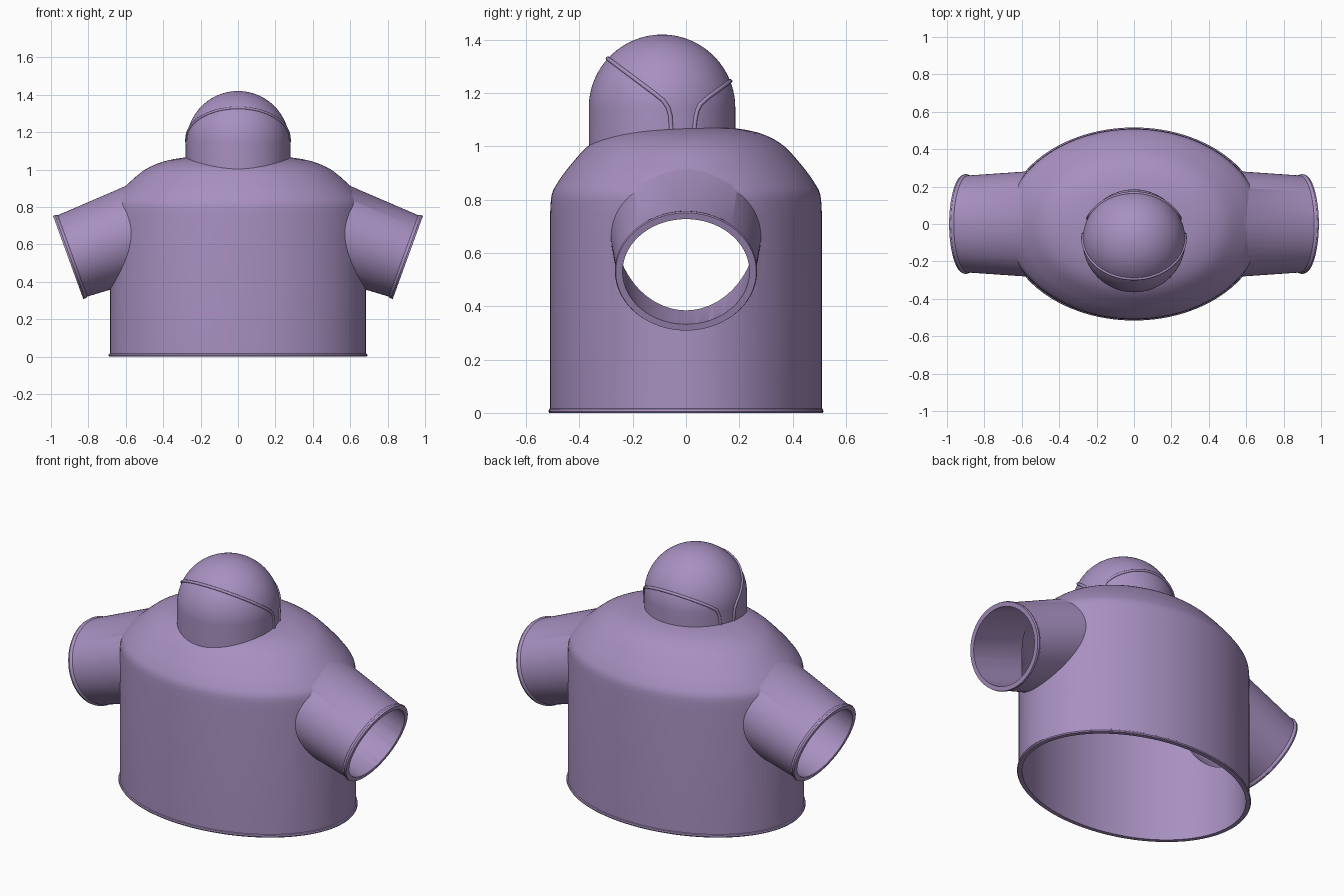
import bpy, bmesh, math
from mathutils import Matrix, Vector

if "Cube" in bpy.data.objects:
    bpy.data.objects.remove(bpy.data.objects["Cube"])

SEG = 112
T = 0.02                                   # wall thickness
mat = bpy.data.materials.new("purple_cloth")
mat.diffuse_color = (0.39, 0.28, 0.53, 1)
mat.use_nodes = True
mat.node_tree.nodes["Principled BSDF"].inputs["Base Color"].default_value = mat.diffuse_color


def smooth_path(pts, n=4):
    """Catmull-Rom interpolation of a short profile."""
    p = [Vector(q) for q in pts]
    p = [2 * p[0] - p[1]] + p + [2 * p[-1] - p[-2]]
    out = []
    for i in range(1, len(p) - 2):
        a, b, c, d = p[i - 1:i + 3]
        for k in range(n):
            t = k / n
            out.append(0.5 * (2 * b + (c - a) * t + (2 * a - 5 * b + 4 * c - d) * t * t
                              + (3 * b - a - 3 * c + d) * t ** 3))
    return out + [p[-2]]


def lathe(name, profile, rx, ry, matrix=Matrix()):
    """Closed solid: elliptical rings (scale offset s, height z) with capped ends."""
    bm = bmesh.new()
    rings = []
    for s, z in profile:
        rings.append([bm.verts.new(matrix @ Vector((rx * s * math.cos(2 * math.pi * i / SEG),
                                                    ry * s * math.sin(2 * math.pi * i / SEG), z)))
                      for i in range(SEG)])
    for a, b in zip(rings, rings[1:]):
        for i in range(SEG):
            j = (i + 1) % SEG
            bm.faces.new((a[i], a[j], b[j], b[i]))
    bm.faces.new(rings[0])
    bm.faces.new(rings[-1])
    bmesh.ops.recalc_face_normals(bm, faces=bm.faces)
    me = bpy.data.meshes.new(name)
    bm.to_mesh(me)
    bm.free()
    ob = bpy.data.objects.new(name, me)
    bpy.context.collection.objects.link(ob)
    return ob


def boolean(ob, other, op):
    m = ob.modifiers.new(op, 'BOOLEAN')
    m.operation, m.solver, m.object = op, 'EXACT', other
    bpy.context.view_layer.objects.active = ob
    bpy.ops.object.modifier_apply(modifier=m.name)
    bpy.data.objects.remove(other)


# Torso: straight elliptical wall with a rounded shoulder dome
dome = smooth_path([(1, .75), (.988, .82), (.94, .868), (.863, .922), (.725, 1.0),
                    (.58, 1.043), (.42, 1.064), (.22, 1.074), (.01, 1.077)])


def torso(inner):
    if inner:
        prof = [(1, -.1)] + [(s, z - T * max(0, min(1, (z - .75) / .2))) for s, z in dome]
        return lathe("torso_inside", prof, .685 - T, .51 - T)
    hem = [(1.006, 0), (1.012, .006), (1.008, .014), (1, .017)]
    return lathe("hooded_top", hem + list(dome), .685, .51)


# Sleeve: tapered elliptical tube sloping 20 degrees downward
def sleeve(side, inner):
    ax = Vector((.94 * side, 0, -.342)).normalized()
    up = Vector((.342 * side, 0, .94)).normalized()
    mtx = Matrix.Translation((.908 * side, 0, .53)) @ Matrix((up, ax.cross(up), ax)).transposed().to_4x4()
    if inner:
        prof = [(1.15, -.6), (1, 0), (.98, .08)]
        return lathe("sleeve_inside", prof, .23 - T, .258 - T, mtx)
    prof = [(1.15, -.6), (1.006, -.025), (1.022, -.02), (1.035, -.01), (1.022, 0)]
    return lathe("sleeve", prof, .23, .258, mtx)


# Hood: hemisphere on a short cylinder
HR, HY, HZ = .275, -.09, 1.145


def hood(inner):
    r = HR - (T if inner else 0)
    prof = [(1, .86 if inner else .93)]
    prof += [(max(math.cos(a), .01), HZ + r * math.sin(a))
             for a in (math.pi / 2 * k / 26 for k in range(27))]
    return lathe("hood", prof, r, r, Matrix.Translation((0, HY, 0)))


def assemble(inner):
    body = torso(inner)
    for part in (sleeve(1, inner), sleeve(-1, inner), hood(inner)):
        boolean(body, part, 'UNION')
    return body


garment = assemble(False)
boolean(garment, assemble(True), 'DIFFERENCE')
garment.data.materials.clear()
garment.data.materials.append(mat)
bpy.ops.object.select_all(action='DESELECT')
garment.select_set(True)
bpy.context.view_layer.objects.active = garment
bpy.ops.object.shade_smooth_by_angle(angle=math.radians(32))


# Piping seams laid on the hood, given by their side-view path (y, z)
def piping(name, path):
    side = []
    for i, (a, b) in enumerate(zip(path, path[1:])):
        n = 18 if i == 0 else 4
        for k in range(n):
            t = (k / n) ** 2 if i == 0 else k / n
            side.append(Vector(a).lerp(Vector(b), t))
    side.append(Vector(path[-1]))
    pts = []
    for y, z in side:
        h = max(z - HZ, 0)
        pts.append((math.sqrt(max(HR ** 2 - (y - HY) ** 2 - h * h, 0)), y, z))
    pts = [(-x, y, z) for x, y, z in reversed(pts[1:])] + pts
    cu = bpy.data.curves.new(name, 'CURVE')
    cu.dimensions = '3D'
    cu.bevel_depth, cu.bevel_resolution, cu.use_fill_caps = .008, 3, True
    sp = cu.splines.new('POLY')
    sp.points.add(len(pts) - 1)
    for p, co in zip(sp.points, pts):
        p.co = (*co, 1)
    cu.materials.append(mat)
    ob = bpy.data.objects.new(name, cu)
    bpy.context.collection.objects.link(ob)


piping("front_piping", [(HY - .2035, 1.33), (-.12, 1.2), (-.085, 1.172),
                        (-.067, 1.145), (-.059, 1.115), (-.055, 1.06)])
piping("back_piping", [(HY + .2562, 1.245), (.085, 1.186), (.053, 1.158),
                       (.042, 1.135), (.036, 1.11), (.03, 1.06)])
